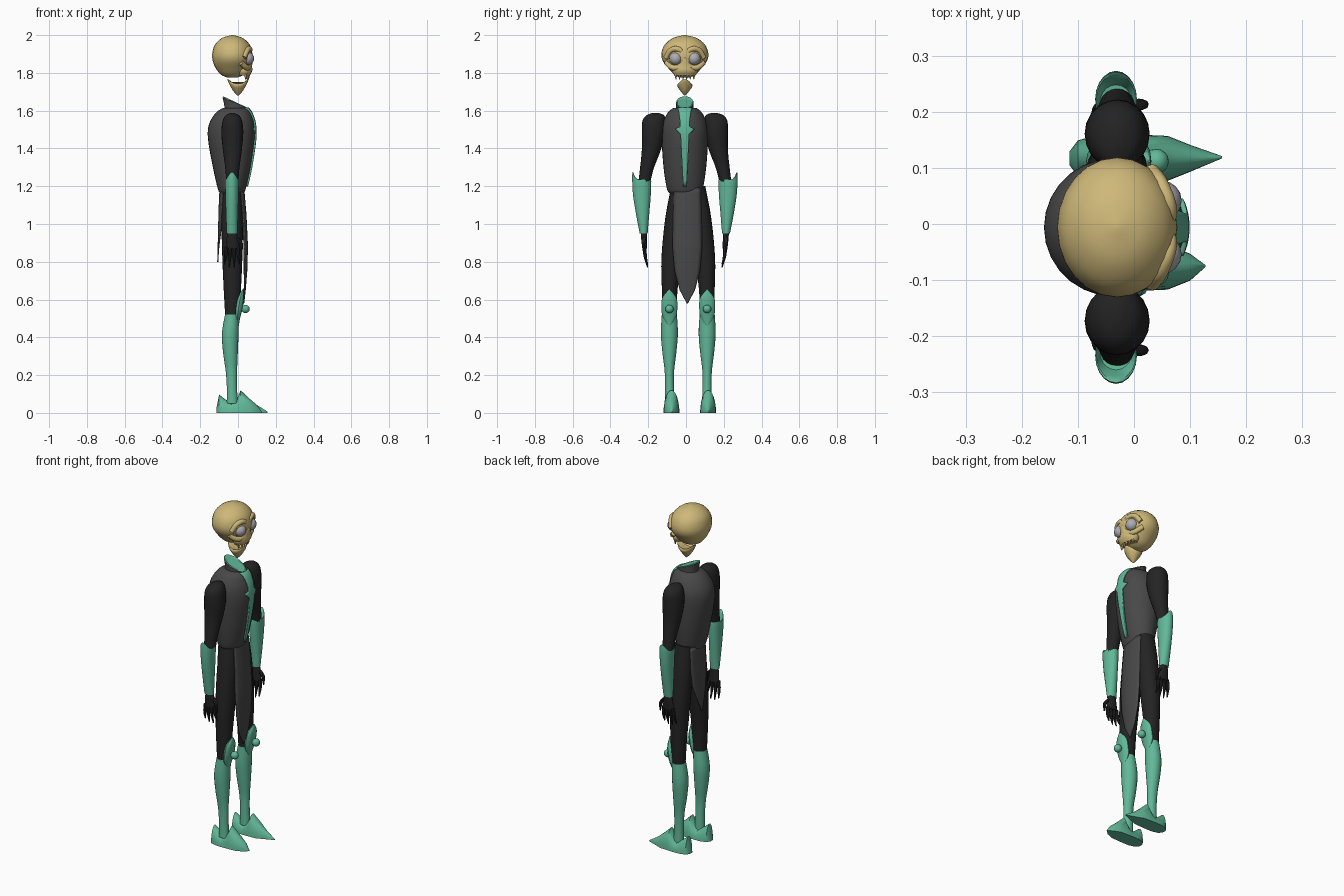
import bpy, bmesh, math

cube = bpy.data.objects.get("Cube")
if cube:
    bpy.data.objects.remove(cube, do_unlink=True)


def material(name, rgb):
    m = bpy.data.materials.new(name)
    m.use_nodes = True
    m.diffuse_color = (*rgb, 1)
    m.node_tree.nodes["Principled BSDF"].inputs["Base Color"].default_value = (*rgb, 1)
    return m


BONE = material("bone tan", (0.62, 0.48, 0.19))
GREEN = material("sea green", (0.12, 0.48, 0.32))
BLACK = material("soft black", (0.017, 0.017, 0.017))
GREY = material("charcoal grey", (0.065, 0.065, 0.065))
EYE = material("eye grey", (0.42, 0.42, 0.45))


def finish(name, bm, mat, angle=40):
    bmesh.ops.recalc_face_normals(bm, faces=bm.faces)
    me = bpy.data.meshes.new(name)
    bm.to_mesh(me)
    bm.free()
    ob = bpy.data.objects.new(name, me)
    bpy.context.collection.objects.link(ob)
    me.materials.append(mat)
    bpy.ops.object.select_all(action="DESELECT")
    ob.select_set(True)
    bpy.context.view_layer.objects.active = ob
    bpy.ops.object.shade_smooth_by_angle(angle=math.radians(angle))
    return ob


def smooth_rings(rings, steps):
    """Catmull-Rom interpolation of the ring tuples."""
    if steps == 1:
        return rings
    pts = [rings[0]] + list(rings) + [rings[-1]]
    out = []
    for a, b, c, d in zip(pts, pts[1:], pts[2:], pts[3:]):
        for k in range(steps):
            t = k / steps
            out.append([q + t * (r - p) / 2 + t * t * (p - 2.5 * q + 2 * r - s / 2)
                        + t ** 3 * (-p + 3 * q - 3 * r + s) / 2
                        for p, q, r, s in zip(a, b, c, d)])
    return out + [rings[-1]]


def loft(name, rings, mat, n=20, steps=4, wave=lambda c, s: c, along_x=False):
    """Rings are (height, cx, cy, rx, ry[, rim wave amplitude])."""
    bm = bmesh.new()
    rows = []
    for h, cx, cy, rx, ry, *amp in smooth_rings(rings, steps):
        row = []
        for i in range(n):
            c, s = math.cos(math.tau * i / n), math.sin(math.tau * i / n)
            x, y, z = cx + rx * c, cy + ry * s, h + (amp[0] * wave(c, s) if amp else 0)
            row.append(bm.verts.new((z, y, max(0, x)) if along_x else (x, y, z)))
        rows.append(row)
    for a, b in zip(rows, rows[1:]):
        for i in range(n):
            j = (i + 1) % n
            bm.faces.new((a[i], a[j], b[j], b[i]))
    bm.faces.new(rows[0])
    bm.faces.new(rows[-1])
    return finish(name, bm, mat)


def sheet(name, rows, mat, cy, depth, thickness, steps=5, cols=8):
    """Thin panel facing x; rows are (z, half width, x)."""
    dense = [[p + (q - p) * k / steps for p, q in zip(a, b)]
             for a, b in zip(rows, rows[1:]) for k in range(steps)] + [rows[-1]]
    bm = bmesh.new()
    grid = []
    for z, w, x in dense:
        ys = [w * (2 * i / cols - 1) for i in range(cols + 1)]
        grid.append([bm.verts.new((depth(z, y, x), cy + y, z)) for y in ys])
    for a, b in zip(grid, grid[1:]):
        for i in range(cols):
            bm.faces.new((a[i], a[i + 1], b[i + 1], b[i]))
    ob = finish(name, bm, mat)
    mod = ob.modifiers.new("thickness", "SOLIDIFY")
    mod.thickness, mod.offset = thickness, 0
    return ob


def ball(name, pos, r, mat):
    bm = bmesh.new()
    bmesh.ops.create_uvsphere(bm, u_segments=16, v_segments=10, radius=r)
    bmesh.ops.translate(bm, verts=bm.verts, vec=pos)
    return finish(name, bm, mat)


MID = -0.006   # centre of head, torso and arms
HIP = 0.012    # centre of the legs

# Skull and upper jaw
loft("skull", [(1.775, -.03, MID, .025, .025), (1.79, -.03, MID, .06, .055),
               (1.825, -.03, MID, .088, .088), (1.865, -.03, MID, .104, .118),
               (1.905, -.03, MID, .106, .124), (1.95, -.03, MID, .092, .106),
               (1.985, -.03, MID, .054, .062), (2.0, -.03, MID, .004, .004)], BONE, n=24)
loft("upper_jaw", [(1.785, .03, MID, .032, .055), (1.81, .03, MID, .045, .068),
                   (1.84, .03, MID, .045, .055), (1.88, .035, MID, .043, .018),
                   (1.92, .04, MID, .03, .014)], BONE, n=16)
for i in range(6):
    y = (i - 2.5) * .019
    x = .055 - 6 * y * y
    loft(f"tooth_{i}", [(1.8, x, MID + y, .012, .011), (1.765, x, MID + y, .003, .002)],
         BONE, n=6, steps=1)

# Eyes, brows and cheekbones
for side, s in (("left", 1), ("right", -1)):
    ball(side + "_eye", (.05, MID + s * .048, 1.876), .035, EYE)
    for part, pts in (("brow", [(.055, .008, 1.9), (.062, .03, 1.923), (.05, .07, 1.922), (.03, .1, 1.88)]),
                      ("cheekbone", [(.055, .03, 1.828), (.045, .065, 1.828), (.015, .098, 1.855)])):
        cu = bpy.data.curves.new(f"{side}_{part}", "CURVE")
        cu.dimensions, cu.bevel_depth, cu.bevel_resolution, cu.use_fill_caps = "3D", .015, 2, True
        sp = cu.splines.new("BEZIER")
        sp.bezier_points.add(len(pts) - 1)
        for bp, (x, y, z) in zip(sp.bezier_points, pts):
            bp.co = (x, MID + s * y, z)
            bp.handle_left_type = bp.handle_right_type = "AUTO"
        cu.materials.append(BONE)
        bpy.context.collection.objects.link(bpy.data.objects.new(cu.name, cu))

# Lower jaw with raised front and back points
loft("lower_jaw", [(1.68, 0, MID, .003, .003, 0), (1.705, 0, MID, .026, .024, 0),
                   (1.73, 0, MID, .046, .04, .01), (1.742, 0, MID, .056, .035, .025),
                   (1.735, 0, MID, .035, .022, .02)], BONE, n=16, wave=lambda c, s: c * c)

# Torso, collar and lining
TORSO = [(1.165, -.033, MID, .064, .084), (1.19, -.033, MID, .075, .096),
         (1.3, -.033, MID, .1, .113), (1.45, -.035, MID, .124, .123),
         (1.53, -.033, MID, .12, .118), (1.59, -.024, MID, .092, .09),
         (1.615, -.015, MID, .062, .06)]
loft("torso", TORSO, GREY, n=28)
loft("collar", [(1.57, -.012, MID, .066, .06, 0), (1.605, -.012, MID, .06, .048, -.015),
                (1.642, -.016, MID, .066, .046, -.029)], GREY, n=24)
loft("collar_lining", [(1.643, -.016, MID, .066, .046, -.029), (1.647, -.016, MID, .062, .043, -.029),
                       (1.635, -.016, MID, .045, .032, -.03)], GREEN, n=24, steps=1)


def chest_depth(z, y, _):
    dense = smooth_rings(TORSO, 4)
    for a, b in zip(dense, dense[1:]):
        if z <= b[0]:
            t = (z - a[0]) / (b[0] - a[0])
            _, cx, _, rx, ry = [p + (q - p) * t for p, q in zip(a, b)]
            break
    return cx + rx * math.sqrt(max(0, 1 - (y / ry) ** 2)) + .004


# Chest stripe with a pointed cross
sheet("chest_stripe", [(1.614, .037, 0), (1.585, .03, 0), (1.535, .024, 0), (1.515, .024, 0),
                       (1.503, .05, 0), (1.475, .022, 0), (1.35, .016, 0), (1.2, .009, 0)],
      GREEN, MID, chest_depth, .009)

# Hanging cloth panels
sheet("front_panel", [(1.19, .07, .03), (1.05, .074, .042), (.88, .078, .05),
                      (.75, .066, .046), (.65, .04, .038), (.58, .003, .03)],
      GREY, .007, lambda z, y, x: x - 3 * y * y, .006)
sheet("back_panel", [(1.19, .07, -.095), (1.08, .074, -.1), (.95, .06, -.103), (.8, .003, -.107)],
      GREY, .007, lambda z, y, x: x + 3 * y * y, .006)

for side, s in (("left", 1), ("right", -1)):
    def arm(rows):
        return [(z, cx, MID + s * off, *rest) for z, cx, off, *rest in rows]

    def leg(rows):
        return [(z, cx, HIP + s * off, *rest) for z, cx, off, *rest in rows]

    # Arms
    loft(side + "_upper_arm", arm([(1.588, -.03, .155, .006, .015), (1.576, -.03, .157, .034, .046),
                                   (1.545, -.03, .164, .052, .061), (1.48, -.03, .167, .058, .061),
                                   (1.39, -.03, .178, .05, .05), (1.29, -.03, .202, .037, .036),
                                   (1.19, -.03, .22, .03, .03)]), BLACK)
    loft(side + "_gauntlet", arm([(.95, -.032, .218, .028, .021, 0), (1.06, -.032, .224, .032, .036, 0),
                                  (1.16, -.032, .228, .035, .048, .01), (1.235, -.032, .228, .037, .049, .04),
                                  (1.21, -.032, .224, .028, .03, .01)]), GREEN,
         wave=lambda c, t: max(0, t * s) ** 4)
    loft(side + "_palm", arm([(.965, -.03, .217, .022, .017), (.92, -.03, .216, .031, .016),
                              (.87, -.03, .212, .036, .013)]), BLACK, n=10)
    for i in range(4):
        x = -.06 + i * .02
        tip = .785 - .014 * (i in (1, 2))
        loft(f"{side}_finger_{i}", arm([(.88, x, .213, .01, .01), (.83, x - .006 + .003 * i, .21, .009, .009),
                                        (tip, x - .012 + .006 * i, .197, .003, .003)]), BLACK, n=8)
    loft(side + "_thumb", arm([(.93, -.01, .216, .012, .012), (.9, .014, .219, .011, .01),
                               (.85, .02, .218, .004, .004)]), BLACK, n=8)

    # Legs
    loft(side + "_trouser_leg", leg([(1.2, -.032, .045, .052, .045), (1.03, -.031, .066, .057, .056),
                                     (.82, -.03, .088, .053, .054), (.66, -.03, .098, .046, .042),
                                     (.515, -.03, .1, .038, .037)]), BLACK)
    loft(side + "_shin_guard", leg([(.05, -.03, .099, .03, .026), (.13, -.032, .099, .027, .024),
                                    (.22, -.035, .1, .03, .025), (.32, -.04, .1, .039, .037),
                                    (.42, -.041, .1, .044, .045), (.52, -.032, .1, .037, .04)]), GREEN)
    loft(side + "_knee_guard", leg([(.46, .0, .1, .004, .006), (.51, -.003, .1, .016, .036),
                                    (.56, .004, .1, .022, .042), (.61, .013, .1, .018, .037),
                                    (.655, .027, .1, .002, .002)]), GREEN, n=12)
    ball(side + "_knee_stud", (.04, HIP + s * .1, .55), .022, GREEN)

    # Pointed shoes: heel peak, ankle notch, instep peak, toe
    y, toe = (.117, .157) if s > 0 else (-.077, .127)
    loft(side + "_shoe", [(-.115, 0, y, .02, .012), (-.1, 0, y, .097, .032), (-.065, 0, y, .07, .042),
                          (-.035, 0, y, .05, .043), (-.005, 0, y, .075, .043), (.014, 0, y, .12, .042),
                          (.06, 0, y, .076, .04), (.1, 0, y, .042, .024), (toe, 0, y + .002, .006, .002)],
         GREEN, n=24, steps=1, along_x=True)
